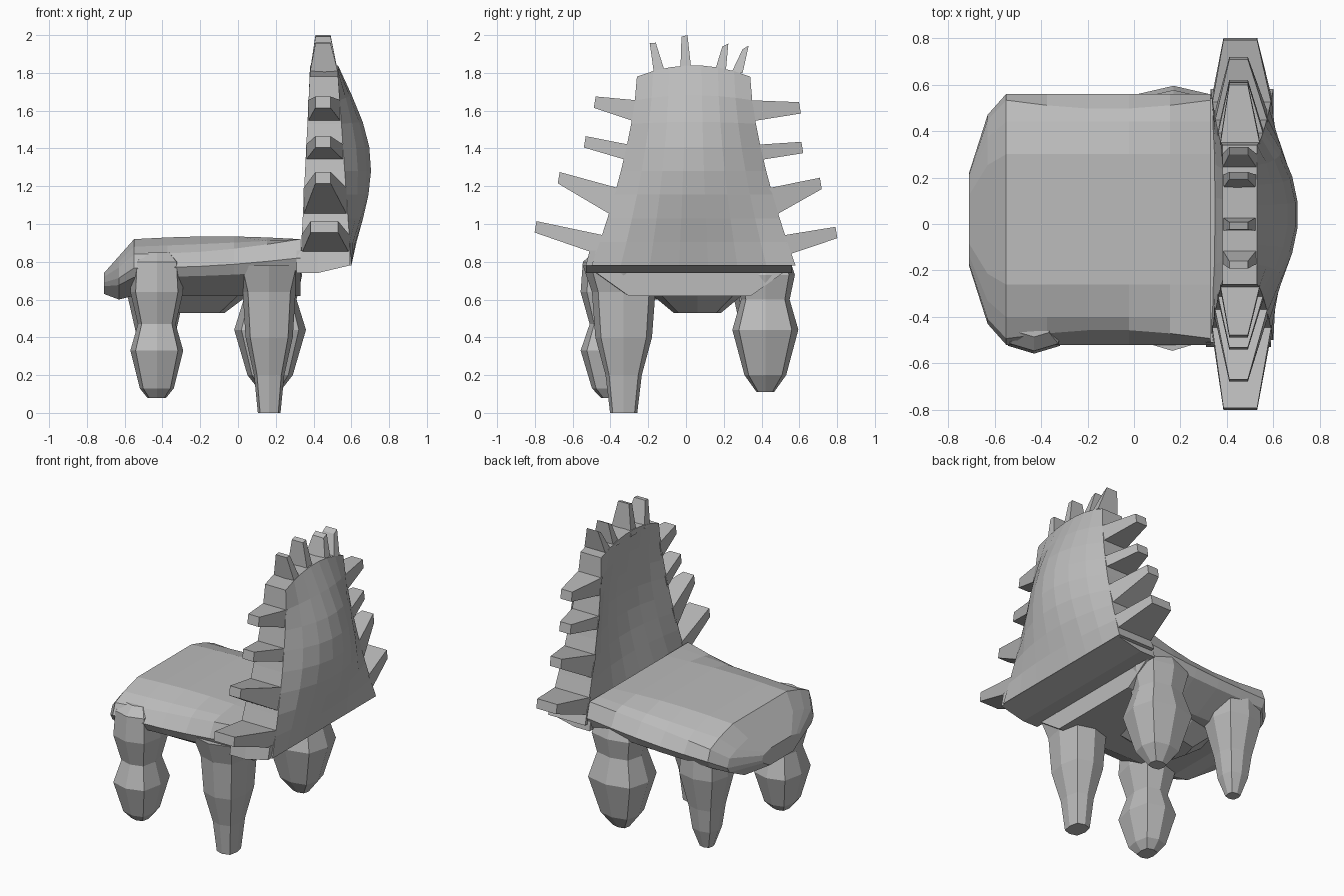
import bpy, bmesh
from math import sin, pi

if "Cube" in bpy.data.objects:
    bpy.data.objects.remove(bpy.data.objects["Cube"])

GREY = (0.5, 0.5, 0.5, 1)
stone = bpy.data.materials.new("plain_grey")
stone.diffuse_color = GREY
stone.use_nodes = True
stone.node_tree.nodes["Principled BSDF"].inputs["Base Color"].default_value = GREY


def mix(start, end, amount):
    return start + (end - start) * amount


def loft(name, rings):
    """Skin a list of equal-length point rings and cap both ends."""
    bm = bmesh.new()
    loops = [[bm.verts.new(point) for point in ring] for ring in rings]
    count = len(loops[0])
    for lower, upper in zip(loops, loops[1:]):
        for i in range(count):
            j = (i + 1) % count
            bm.faces.new((lower[i], lower[j], upper[j], upper[i]))
    bm.faces.new(loops[0][::-1])
    bm.faces.new(loops[-1])
    bmesh.ops.recalc_face_normals(bm, faces=bm.faces)
    mesh = bpy.data.meshes.new(name)
    bm.to_mesh(mesh)
    bm.free()
    mesh.materials.append(stone)
    obj = bpy.data.objects.new(name, mesh)
    bpy.context.collection.objects.link(obj)


# Seat: a padded cross-section swept along x, with a sagging, tucked-in rim
def seat_ring(x, half_width, bottom, rim, top, tuck):
    side = mix(bottom, rim, 0.45)
    right = [(0.6, bottom), (0.95, side), (1, mix(side, rim, 0.4)), (1 - tuck, rim),
             (0.78, mix(rim, top, 0.5)), (0.52, top), (0.2, top)]
    outline = right + [(-across, z) for across, z in reversed(right)]
    return [(x, 0.02 + half_width * across, z) for across, z in outline]


# Rounded nose of the seat
seat_rings = [
    seat_ring(-0.71, 0.2, 0.63, 0.72, 0.74, 0.05),
    seat_ring(-0.63, 0.45, 0.6, 0.77, 0.83, 0.05),
]
# Main length of the seat
SEAT_STEPS = 5
for step in range(SEAT_STEPS + 1):
    along = step / SEAT_STEPS
    sag = sin(pi * along)
    seat_rings.append(seat_ring(mix(-0.55, 0.33, along), 0.54, 0.62,
                                mix(0.84, 0.92, along) - 0.02 * sag,
                                0.92 + 0.015 * sag, 0.05 + 0.07 * sag))
loft("seat", seat_rings)

# Sill under the backrest, its underside rising to the rear
loft("backrest_sill", [[(x, -0.53, low), (x, 0.56, low), (x, 0.54, 0.86), (x, -0.51, 0.86)]
                       for x, low in ((0.31, 0.74), (0.42, 0.74), (0.59, 0.78))])

# Legs and belly: blocks with bevelled corners, given as height and half width
CORNER = 0.8
BLOCK = [(1, 0), (CORNER, CORNER), (0, 1), (-CORNER, CORNER),
         (-1, 0), (-CORNER, -CORNER), (0, -1), (CORNER, -CORNER)]


def tapered_block(name, x, y, depth_ratio, sections):
    loft(name, [[(x + half * u, y + half * depth_ratio * v, z) for u, v in BLOCK]
                for z, half in sections])


tapered_block("belly", -0.21, 0.06, 0.9, [(0.75, 0.35), (0.62, 0.26), (0.53, 0.14)])
tapered_block("front_right_leg", -0.43, -0.39, 1.2,
              [(0.85, 0.08), (0.8, 0.13), (0.64, 0.14), (0.47, 0.1),
               (0.33, 0.14), (0.13, 0.09), (0.08, 0.05)])
tapered_block("front_left_leg", 0.165, -0.33, 1.2,
              [(0.78, 0.18), (0.64, 0.14), (0.4, 0.125), (0.2, 0.08), (0, 0.06)])
tapered_block("back_left_leg", 0.17, 0.42, 0.92,
              [(0.84, 0.13), (0.73, 0.17), (0.6, 0.14), (0.44, 0.19),
               (0.2, 0.12), (0.11, 0.05)])
tapered_block("back_right_leg", -0.435, 0.4, 1,
              [(0.8, 0.14), (0.62, 0.15), (0.4, 0.1), (0.25, 0.08), (0.13, 0.04)])

# Backrest: flared panel, bowed to the rear with a hollow face
BASE, MIDDLE = 0.78, 0.04
ROWS, COLUMNS = 8, 8


def panel_half_width(rise):
    return 0.3 + 0.24 * max(0, 1 - rise) ** 1.5


def panel_depth(rise):
    """Face and rear x of the panel's edge."""
    return mix(0.33, 0.38, rise), mix(0.6, 0.53, rise)


def backrest_ring(rise):
    face_x, rear_x = panel_depth(rise)
    bow = 0.145 * sin(pi * rise ** 1.2)
    crown = 0.06 * rise ** 6
    face, rear = [], []
    for column in range(COLUMNS):
        across = mix(-1, 1, column / (COLUMNS - 1))
        swell = bow * (1 - abs(across) ** 2)
        y = MIDDLE + panel_half_width(rise) * across
        z = BASE + rise + crown * (1 - across ** 2)
        face.append((face_x + 0.6 * swell, y, z))
        rear.append((rear_x + swell, y, z))
    return rear + face[::-1]


loft("backrest", [backrest_ring(row / ROWS) for row in range(ROWS + 1)])


# Spikes: wedges from a root edge to a narrower tip edge, as points in y and z
def spike(name, rise, root, tip):
    face_x, rear_x = panel_depth(rise)
    tip_face, tip_rear = (0.41, 0.49) if rise > 0.2 else (0.385, 0.53)
    rings = []
    for (low, high), near, far in ((root, face_x, rear_x), (tip, tip_face, tip_rear)):
        rings.append([(near, *low), (far, *low), (far, *high), (near, *high)])
    loft(name, rings)


# Side spikes: rise on the panel, half thickness, length and upward lift
SIDE_SPIKES = [(0.11, 0.05, 0.3, 0.08), (0.34, 0.07, 0.27, 0.11),
               (0.6, 0.04, 0.22, 0.04), (0.82, 0.055, 0.23, 0.03)]
for side_name, side in (("right", -1), ("left", 1)):
    for i, (rise, thickness, length, lift) in enumerate(SIDE_SPIKES):
        z = BASE + rise
        tip_z = z + lift - 0.015 * side
        tip_y = 0.02 * i + side * (panel_half_width(rise) + length)
        root = [(MIDDLE + side * (panel_half_width(rise + offset) - 0.01), z + offset)
                for offset in (-thickness, thickness)]
        tip = [(tip_y, tip_z - 0.03), (tip_y - side * 0.01, tip_z + 0.03)]
        spike(f"{side_name}_spike_{i}", rise, root, tip)

# Spikes fanned along the crown
for i, (y, tip_z) in enumerate([(-0.14, 1.95), (0, 1.99), (0.18, 1.945), (0.27, 1.935)]):
    lean = 0.2 * (y - MIDDLE)
    tip_y = y + lean
    root = [(y - 0.03, 1.8), (y + 0.03, 1.8)]
    tip = [(tip_y - 0.016, tip_z - lean / 5), (tip_y + 0.016, tip_z + 0.01)]
    spike(f"crown_spike_{i}", 1, root, tip)
